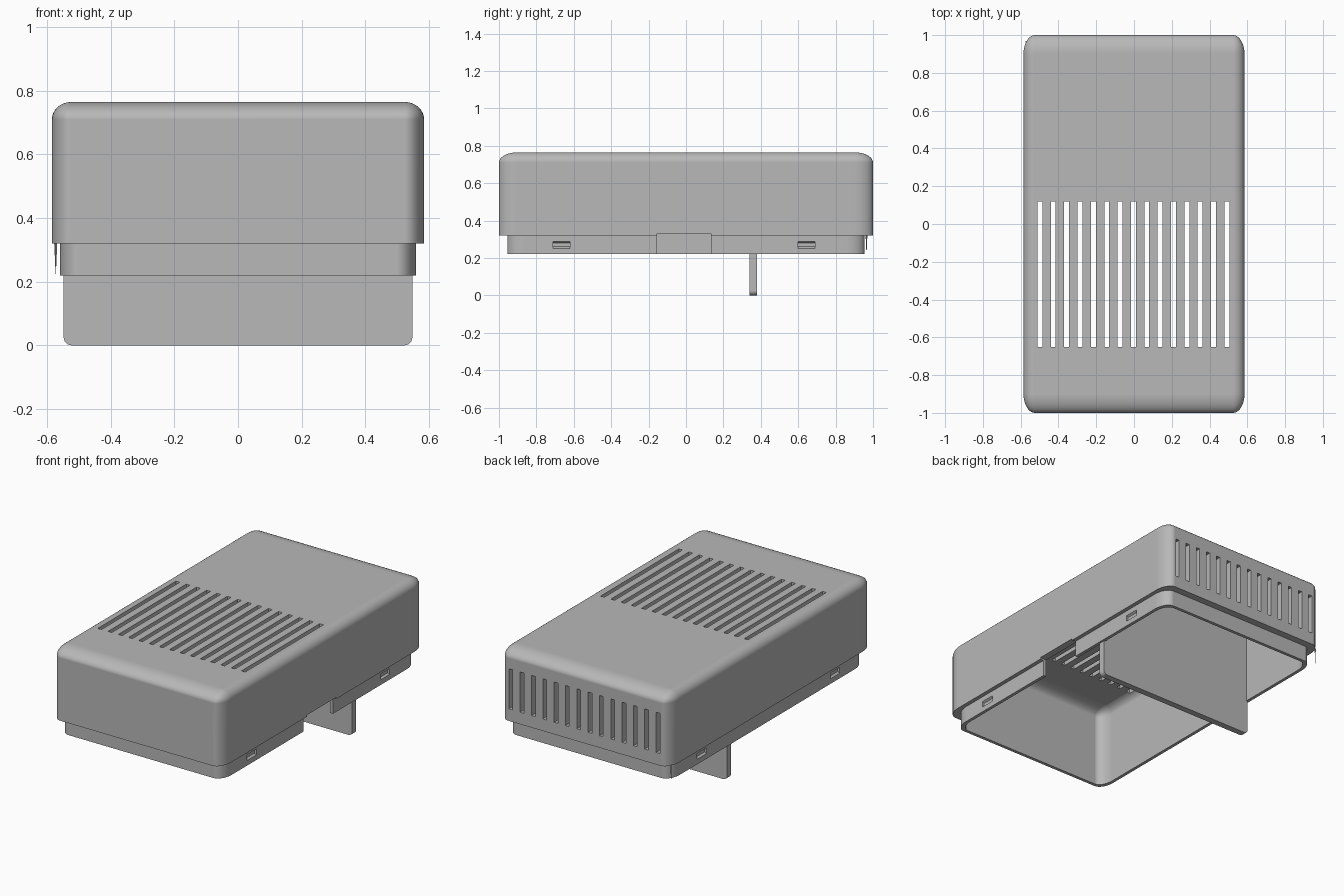
import bpy, bmesh, math
from mathutils import Matrix, Vector

default = bpy.data.objects.get("Cube")
if default:
    bpy.data.objects.remove(default, do_unlink=True)

grey = bpy.data.materials.new("plain grey")
grey.use_nodes = True
COLOUR = (0.48, 0.48, 0.48, 1)
grey.diffuse_color = COLOUR
grey.node_tree.nodes["Principled BSDF"].inputs["Base Color"].default_value = COLOUR

SEG = 8


def finish(bm, name):
    bmesh.ops.recalc_face_normals(bm, faces=bm.faces)
    mesh = bpy.data.meshes.new(name)
    bm.to_mesh(mesh)
    bm.free()
    mesh.materials.append(grey)
    obj = bpy.data.objects.new(name, mesh)
    bpy.context.collection.objects.link(obj)
    return obj


def smooth(obj):
    bpy.ops.object.select_all(action="DESELECT")
    obj.select_set(True)
    bpy.context.view_layer.objects.active = obj
    bpy.ops.object.shade_smooth_by_angle(angle=math.radians(30))
    obj.modifiers.new("flat faces", "WEIGHTED_NORMAL").keep_sharp = True


def ring(bm, hx, hy, rx, ry, z, k=1.0):
    """Rounded rectangle; k shrinks the corner radii about fixed centres."""
    verts = []
    for q, (sx, sy) in enumerate([(1, 1), (-1, 1), (-1, -1), (1, -1)]):
        for i in range(SEG + 1):
            a = math.pi / 2 * (q + i / SEG)
            verts.append(bm.verts.new((sx * (hx - rx) + rx * k * math.cos(a),
                                       sy * (hy - ry) + ry * k * math.sin(a), z)))
    return verts


def dome(bm, hx, hy, rx, ry, z_low, z_top, rz):
    """Upright wall that rolls over into a flat roof."""
    rings = [ring(bm, hx, hy, rx, ry, z_low)]
    for i in range(SEG + 1):
        t = math.pi / 2 * i / SEG
        rings.append(ring(bm, hx, hy, rx, ry, z_top - rz + rz * math.sin(t), math.cos(t)))
    return rings


def box(bm, x0, x1, y0, y1, z0, z1):
    size = Matrix.Diagonal((x1 - x0, y1 - y0, z1 - z0, 1))
    centre = Matrix.Translation(((x0 + x1) / 2, (y0 + y1) / 2, (z0 + z1) / 2))
    bmesh.ops.create_cube(bm, size=1, matrix=centre @ size)


def prism(bm, points, offset):
    face = bm.faces.new([bm.verts.new(p) for p in points])
    moved = bmesh.ops.extrude_face_region(bm, geom=[face], use_keep_orig=True)["geom"]
    bmesh.ops.translate(bm, vec=Vector(offset),
                        verts=[v for v in moved if isinstance(v, bmesh.types.BMVert)])


# Hollow cover: inside skin, lower lip and outer skin in one loft
bm = bmesh.new()
inside = dome(bm, 0.54, 0.935, 0.055, 0.09, 0.22, 0.72, 0.05)
lip = [ring(bm, 0.56, 0.955, 0.06, 0.095, z) for z in (0.22, 0.32)]
outside = dome(bm, 0.585, 1.0, 0.06, 0.1, 0.32, 0.765, 0.055)
loft = inside[::-1] + lip + outside
for a, b in zip(loft, loft[1:]):
    for i in range(len(a)):
        j = (i + 1) % len(a)
        bm.faces.new((a[i], a[j], b[j], b[i]))
bm.faces.new(loft[0])
bm.faces.new(loft[-1])
bmesh.ops.remove_doubles(bm, verts=bm.verts, dist=0.0001)
cover = finish(bm, "cover")

# Cutters: roof vents, back vents, side notch, catch recesses
bm = bmesh.new()
for i in range(15):
    x = -0.498 + 0.0707 * i
    box(bm, x - 0.013, x + 0.013, -0.65, 0.12, 0.6, 0.9)
for i in range(14):
    x = 0.078 * (i - 6.5)
    box(bm, x - 0.013, x + 0.013, 0.85, 1.1, 0.395, 0.645)
box(bm, 0.5, 0.7, -0.155, 0.135, 0.1, 0.33)
for side in (-1, 1):
    for y in (-0.71, 0.6):
        section = [(0.57, 0.245), (0.57, 0.295), (0.548, 0.28), (0.548, 0.26)]
        prism(bm, [(side * x, y, z) for x, z in section], (0, 0.09, 0))
cutter = finish(bm, "opening_cutter")
cutter.hide_render = True

cut = cover.modifiers.new("openings", "BOOLEAN")
cut.operation = "DIFFERENCE"
cut.solver = "EXACT"
cut.object = cutter
bpy.context.view_layer.update()
evaluated = cover.evaluated_get(bpy.context.evaluated_depsgraph_get())
cut_mesh = bpy.data.meshes.new_from_object(evaluated)
cover.modifiers.clear()
cover.data = cut_mesh
bpy.data.objects.remove(cutter, do_unlink=True)
smooth(cover)

# Divider plate with rounded lower corners
bm = bmesh.new()
R = 0.025
outline = [(0.548, 0.735), (-0.548, 0.735)]
for cx, start in ((-0.548 + R, math.pi), (0.548 - R, 1.5 * math.pi)):
    for i in range(7):
        a = start + math.pi / 2 * i / 6
        outline.append((cx + R * math.cos(a), R + R * math.sin(a)))
prism(bm, [(x, 0.34, z) for x, z in outline], (0, 0.04, 0))
smooth(finish(bm, "divider_plate"))

# Thin tapered sliver under the back corner
bm = bmesh.new()
bmesh.ops.create_cone(bm, cap_ends=True, segments=4, radius1=0.0005, radius2=0.005,
                      depth=0.1, matrix=Matrix.Translation((-0.573, 0.965, 0.275)))
finish(bm, "corner_sliver")
